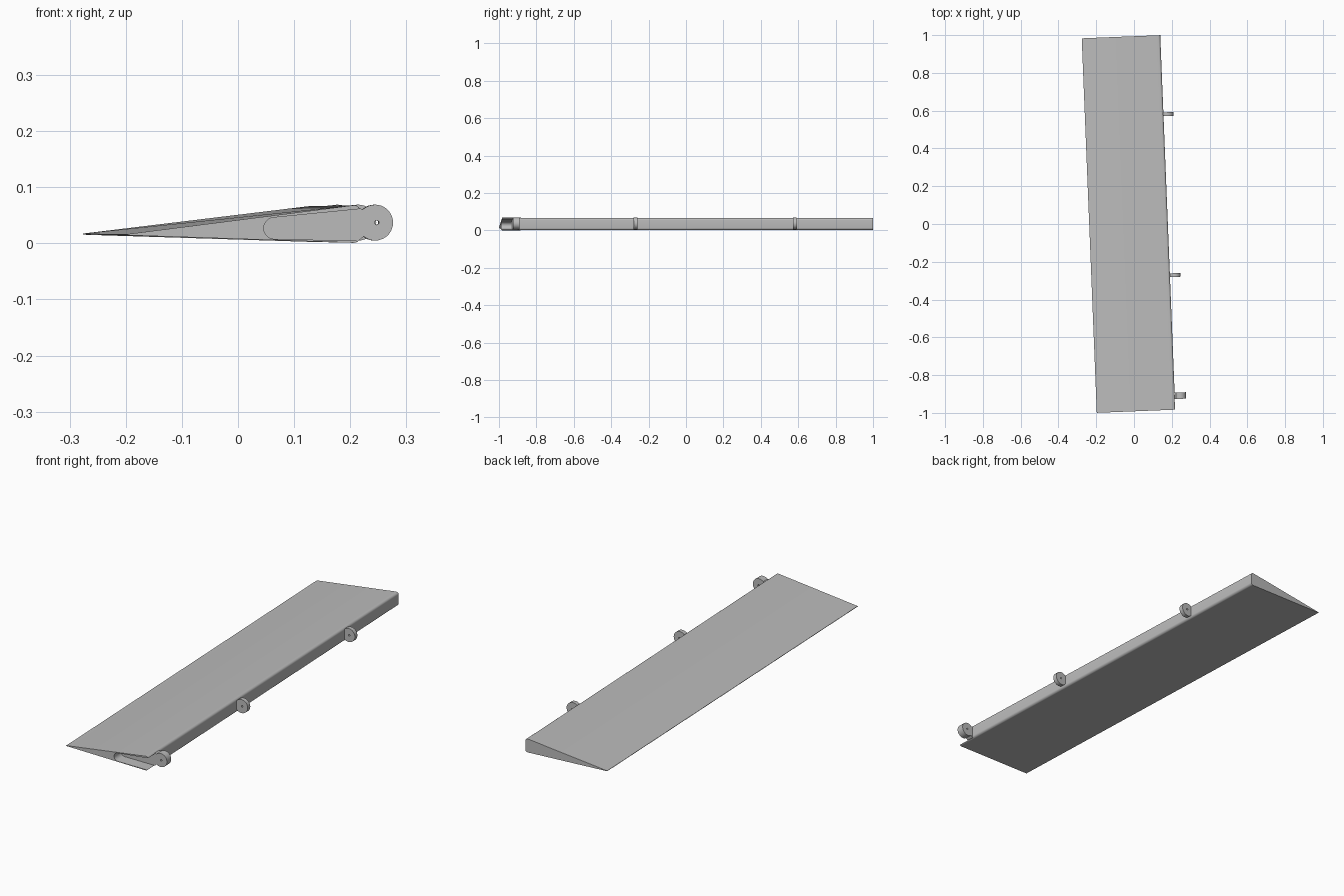
import bpy, bmesh, math
from mathutils import Matrix, Vector

cube = bpy.data.objects.get("Cube")
if cube:
    bpy.data.objects.remove(cube, do_unlink=True)

grey = bpy.data.materials.new("plain_grey")
grey.use_nodes = True
colour = (0.5, 0.5, 0.5, 1)
grey.diffuse_color = colour
grey.node_tree.nodes["Principled BSDF"].inputs["Base Color"].default_value = colour

# The whole panel is swept slightly about the vertical axis
SWEEP = Matrix.Translation((-0.029, 0, 0)) @ Matrix.Rotation(math.radians(2.3), 4, "Z")
HALF = 0.992


def arc(cx, cz, r, start, end, steps):
    """Points on an arc in the x-z plane, angles in degrees."""
    angles = [math.radians(start + (end - start) * i / steps) for i in range(steps + 1)]
    return [(cx + r * math.cos(a), cz + r * math.sin(a)) for a in angles]


def prism(name, profile, y0, y1):
    """Extrude an x-z profile along the span."""
    bm = bmesh.new()
    face = bm.faces.new([bm.verts.new((x, y0, z)) for x, z in profile])
    out = bmesh.ops.extrude_face_region(bm, geom=[face])
    moved = [v for v in out["geom"] if isinstance(v, bmesh.types.BMVert)]
    bmesh.ops.translate(bm, verts=moved, vec=Vector((0, y1 - y0, 0)))
    bmesh.ops.recalc_face_normals(bm, faces=bm.faces)
    mesh = bpy.data.meshes.new(name)
    bm.to_mesh(mesh)
    bm.free()
    mesh.materials.append(grey)
    obj = bpy.data.objects.new(name, mesh)
    bpy.context.collection.objects.link(obj)
    obj.matrix_world = SWEEP
    return obj


def select(obj):
    bpy.ops.object.select_all(action="DESELECT")
    obj.select_set(True)
    bpy.context.view_layer.objects.active = obj


def cut(obj, cutter):
    cutter.hide_render = True
    mod = obj.modifiers.new("cut", "BOOLEAN")
    mod.operation = "DIFFERENCE"
    mod.solver = "EXACT"
    mod.object = cutter
    select(obj)
    bpy.ops.object.modifier_apply(modifier=mod.name)
    bpy.data.objects.remove(cutter, do_unlink=True)


def smooth(obj):
    select(obj)
    bpy.ops.object.shade_smooth_by_angle(angle=math.radians(30))


# Wedge panel: thin trailing edge, blunt leading edge with rounded corners
r = 0.012
section = [(-0.208, 0.0165), (-0.208, 0.0145)]
section += arc(0.208 - r, r + 0.001, r, -90, 0, 6)
section += arc(0.208 - r, 0.068 - r, r, 0, 90, 6)
panel = prism("flap_panel", section, -HALF, HALF)
for v in panel.data.vertices:
    if v.co.y > 0:  # slightly thinner far end
        v.co.z = 0.035 + (v.co.z - 0.035) * 0.95

# Round-ended pocket in the front end, open at the leading edge
rounded_end = arc(0.054, 0.027, 0.019, 96, 266, 14)
pocket = prism("pocket_cutter", rounded_end + [(0.25, 0.0035), (0.25, 0.0655)], -1.1, -0.903)
cut(panel, pocket)
smooth(panel)

# Mounting plate at the back of the pocket
plate = prism("bracket_plate", rounded_end + [(0.206, 0.0045), (0.216, 0.012),
                                              (0.216, 0.06), (0.206, 0.063)], -0.936, -0.902)
smooth(plate)

# Hinge hubs: x centre, span position, thickness
hubs = {"front_hinge": (0.236, -0.919, 0.034),
        "middle_hinge": (0.232, -0.280, 0.020),
        "rear_hinge": (0.229, 0.573, 0.020)}
for name, (x, y, t) in hubs.items():
    hub = prism(name, arc(x, 0.037, 0.032, 0, 350, 35), y - t / 2, y + t / 2)
    hole = prism("hole_cutter", arc(x + 0.003, 0.037, 0.004, 0, 330, 11), y - t, y + t)
    cut(hub, hole)
    smooth(hub)
